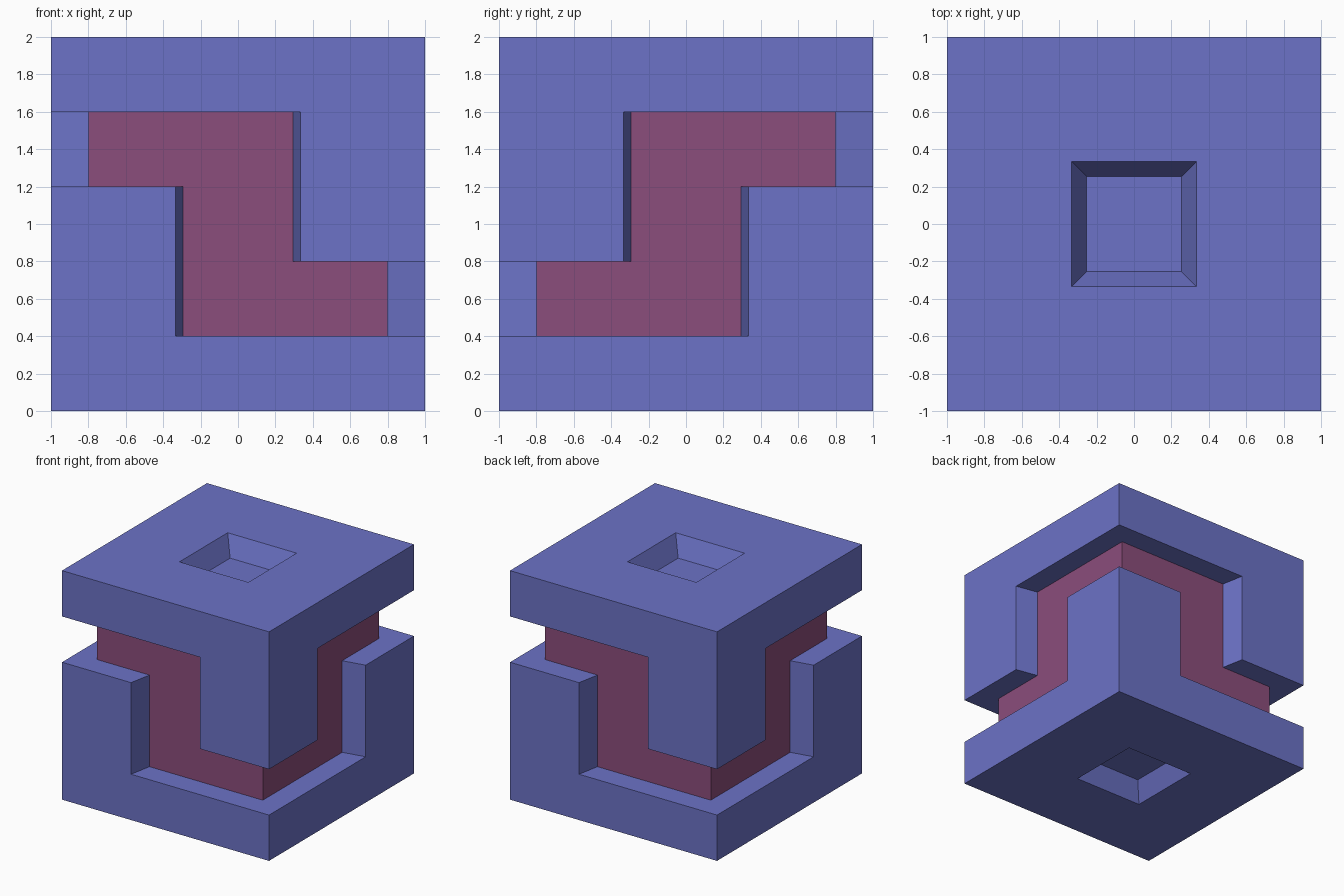
import bpy, bmesh
from mathutils import Matrix

if "Cube" in bpy.data.objects:
    bpy.data.objects.remove(bpy.data.objects["Cube"], do_unlink=True)

OUTER, CORE = 1.0, 0.8          # half widths of shell and core
MOUTH, THROAT = 0.333, 0.295    # channel half width at surface and at core
PLATE_Z, LEG = 0.6, 0.8         # underside of plate (from centre), leg length


def material(name, rgb):
    mat = bpy.data.materials.new(name)
    mat.use_nodes = True
    mat.diffuse_color = (*rgb, 1)
    mat.node_tree.nodes["Principled BSDF"].inputs["Base Color"].default_value = (*rgb, 1)
    return mat


def add_object(name, bm, mat):
    bmesh.ops.recalc_face_normals(bm, faces=bm.faces)
    mesh = bpy.data.meshes.new(name)
    bm.to_mesh(mesh)
    bm.free()
    mesh.materials.append(mat)
    obj = bpy.data.objects.new(name, mesh)
    bpy.context.collection.objects.link(obj)
    return obj


def shell_half(name, mat, flip):
    """Plate with a tapered square recess and two corner legs."""
    bm = bmesh.new()
    corner = [(MOUTH, -OUTER), (OUTER, -OUTER), (OUTER, -MOUTH),
              (CORE, -THROAT), (CORE, -CORE), (THROAT, -CORE)]

    def ring(points, z):
        return [bm.verts.new((x, y, z)) for x, y in points]

    a = ring(corner, PLATE_Z)
    b = ring([(-x, -y) for x, y in corner], PLATE_Z)
    c, d = ring([(OUTER, OUTER), (-OUTER, -OUTER)], PLATE_Z)

    # Plate underside, split into two leg footprints and the rest
    feet = [bm.faces.new(a), bm.faces.new(b)]
    bm.faces.new([a[0], *a[:1:-1], c, b[0], *b[:1:-1], d])

    # Plate sides and top
    rim = [*a[:3], c, *b[:3], d]
    top = ring([v.co.xy for v in rim], OUTER)
    for i in range(len(rim)):
        j = (i + 1) % len(rim)
        bm.faces.new([rim[i], rim[j], top[j], top[i]])
    bm.faces.new(top)

    # Corner legs
    bmesh.ops.recalc_face_normals(bm, faces=bm.faces)
    legs = bmesh.ops.extrude_discrete_faces(bm, faces=feet)["faces"]
    bmesh.ops.translate(bm, verts=list({v for f in legs for v in f.verts}),
                        vec=(0, 0, -LEG))
    bmesh.ops.recalc_face_normals(bm, faces=bm.faces)
    bmesh.ops.dissolve_limit(bm, angle_limit=0.01, verts=bm.verts, edges=bm.edges)

    # Tapered recess
    cap = max(bm.faces, key=lambda f: f.calc_center_median().z)
    bmesh.ops.inset_region(bm, faces=[cap], thickness=OUTER - MOUTH,
                           use_even_offset=True)
    bmesh.ops.inset_region(bm, faces=[cap], thickness=0.08, depth=-0.17,
                           use_even_offset=True)

    # Half turn about x for the lower half
    turn = Matrix.Rotation(3.14159265 if flip else 0, 4, "X")
    bm.transform(Matrix.Translation((0, 0, OUTER)) @ turn)
    return add_object(name, bm, mat)


blue = material("periwinkle_blue", (0.15, 0.17, 0.57))
plum = material("plum_red", (0.26, 0.075, 0.2))

shell_half("upper_shell", blue, False)
shell_half("lower_shell", blue, True)

# Inner core
bm = bmesh.new()
bmesh.ops.create_cube(bm, size=2)
bm.transform(Matrix.Translation((0, 0, OUTER)) @ Matrix.Diagonal((CORE, CORE, PLATE_Z, 1)))
add_object("inner_core", bm, plum)
